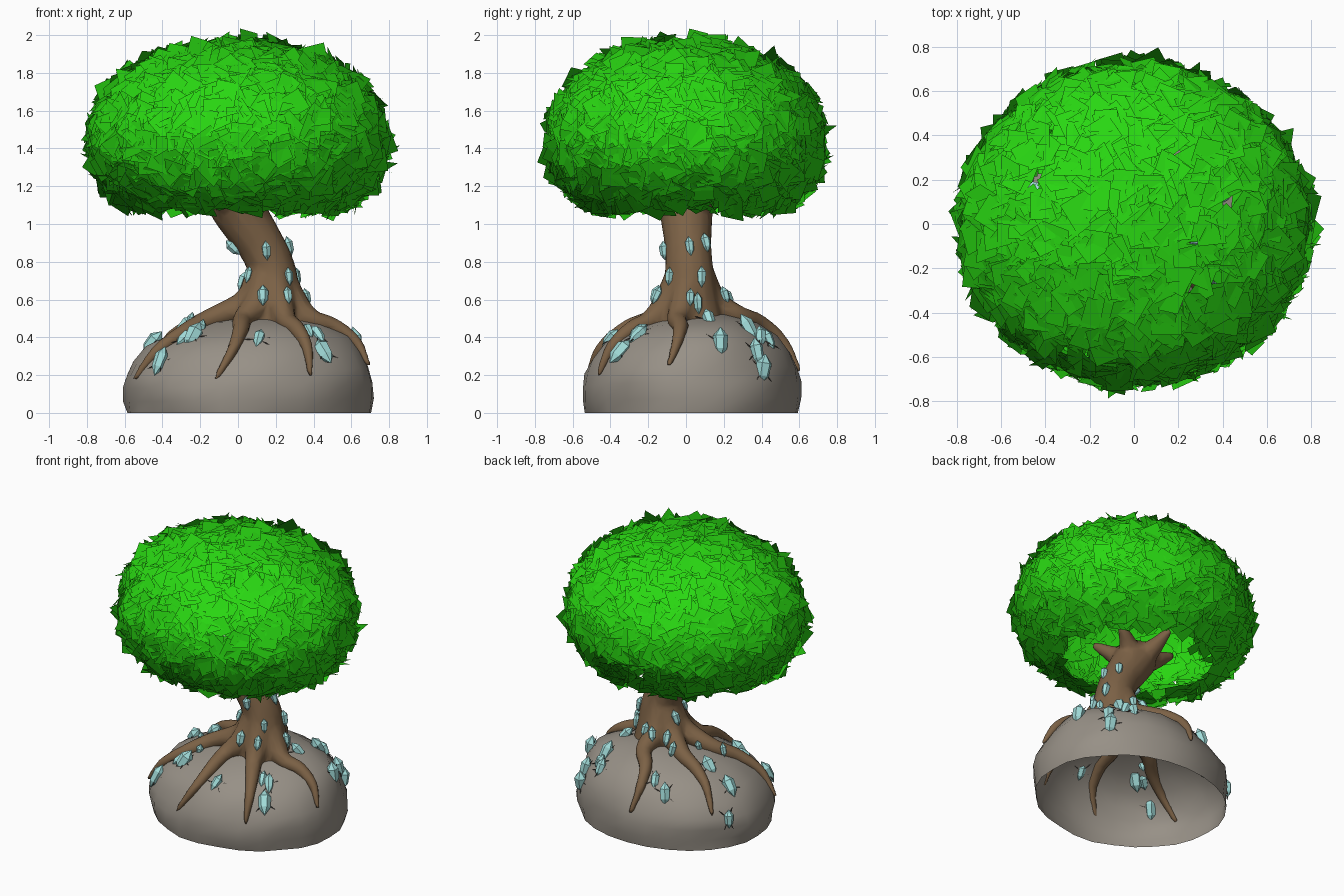
import bpy, bmesh, math, random
from mathutils import Vector as V, noise
from mathutils.bvhtree import BVHTree

if "Cube" in bpy.data.objects:
    bpy.data.objects.remove(bpy.data.objects["Cube"])

rnd = random.Random(4)


def make(name, bm, color, smooth=False, fix=True):
    if fix:
        bmesh.ops.recalc_face_normals(bm, faces=bm.faces)
    me = bpy.data.meshes.new(name)
    bm.to_mesh(me)
    bm.free()
    ob = bpy.data.objects.new(name, me)
    bpy.context.collection.objects.link(ob)
    mat = bpy.data.materials.new(name + "_material")
    mat.diffuse_color = (*color, 1)
    mat.use_nodes = True
    mat.node_tree.nodes["Principled BSDF"].inputs["Base Color"].default_value = mat.diffuse_color
    me.materials.append(mat)
    me.polygons.foreach_set("use_smooth", [smooth] * len(me.polygons))
    return ob


def bridge(bm, a, b):
    n = len(a)
    for i in range(n):
        bm.faces.new((a[i], a[(i + 1) % n], b[(i + 1) % n], b[i]))


def fan(bm, ring, tip):
    for i in range(len(ring)):
        bm.faces.new((ring[i], ring[(i + 1) % len(ring)], tip))


def tube(bm, pts, radii, n=14, steps=5):
    """Closed tapered tube through the points (Catmull-Rom)."""
    path = []
    for i in range(len(pts) - 1):
        p0, p1, p2, p3 = (pts[max(i - 1, 0)], pts[i], pts[i + 1], pts[min(i + 2, len(pts) - 1)])
        for s in range(steps + (i == len(pts) - 2)):
            t = s / steps
            p = 0.5 * (2 * p1 + (p2 - p0) * t + (2 * p0 - 5 * p1 + 4 * p2 - p3) * t * t
                       + (3 * p1 - p0 - 3 * p2 + p3) * t ** 3)
            path.append((p, radii[i] + (radii[i + 1] - radii[i]) * t))
    prev = None
    for i, (p, r) in enumerate(path):
        d = (path[min(i + 1, len(path) - 1)][0] - path[max(i - 1, 0)][0]).normalized()
        a = d.cross(V((0.31, 0.94, 0.12))).normalized()
        b = d.cross(a)
        ring = [bm.verts.new(p + (a * math.cos(k * math.tau / n) + b * math.sin(k * math.tau / n)) * r)
                for k in range(n)]
        if prev:
            bridge(bm, prev, ring)
        else:
            bm.faces.new(ring)
        prev = ring
    bm.faces.new(prev)


# rock: lumpy dome, open underneath
bm = bmesh.new()
prev = None
for f, z in [(.985, 0), (1.005, .07), (1.005, .15), (.985, .22), (.92, .3), (.81, .38), (.62, .45), (.35, .5)]:
    ring = []
    for k in range(28):
        a = k * math.tau / 28
        x, y = f * math.cos(a), f * math.sin(a)
        lump = 1 + .04 * noise.noise(V((x * 2.5, y * 2.5, z * 7)))
        ring.append(bm.verts.new((.055 + .66 * x * lump, .03 + .57 * y * lump,
                                  z * (1 + .1 * x + .07 * y) * (1 + .5 * (lump - 1)))))
    if prev:
        bridge(bm, prev, ring)
    prev = ring
fan(bm, prev, bm.verts.new((.06, .03, .52)))
rock = make("rock", bm, (.31, .28, .24), True)
bpy.context.view_layer.update()
dg = bpy.context.evaluated_depsgraph_get()
rock_tree = BVHTree.FromObject(rock, dg)

# trunk with roots and branch stubs, fused by remeshing
bm = bmesh.new()
tube(bm, [V(p) for p in [(.18, .02, .42), (.18, .02, .6), (.185, .02, .7), (.165, .015, .8), (.115, .01, .9),
                         (.05, .005, 1.0), (-.01, 0, 1.1), (-.04, 0, 1.18)]],
     [.2, .155, .135, .125, .125, .135, .145, .1])
hub = V((.17, .02, .53))
for tip in [(-.55, -.21, .17), (-.11, -.45, .16), (.37, -.45, .19), (.67, -.1, .24), (.04, .57, .2), (-.42, .34, .2)]:
    tip = V(tip)
    out = (tip - hub) * V((1, 1, 0))
    side = V((-out.y, out.x, 0)) * rnd.uniform(-.12, .12)
    pts = [hub + out.normalized() * .06 + V((0, 0, .19)), hub + out.normalized() * .13 + V((0, 0, .05))]
    for t in (.45, .65, .83, 1):
        guess = hub.lerp(tip, t) + V((0, 0, .5 * t * (1 - t))) + side * math.sin(t * 6)
        loc, nor, _, _ = rock_tree.find_nearest(guess)
        pts.append(loc + (loc - V((.06, .03, 0))).normalized() * .012)
    tube(bm, pts, [.08, .08, .056, .045, .032, .014], 10)
for k in range(5):
    a = k * math.tau / 5 + .5
    d = V((math.cos(a), math.sin(a), 0))
    tube(bm, [V((-.01, 0, 1.06)), V((-.02, 0, 1.13)) + d * .13, V((-.02, 0, 1.22)) + d * .28], [.09, .065, .02], 8)
tree = make("trunk_and_roots", bm, (.2, .12, .06), True)
m = tree.modifiers.new("fuse", 'REMESH')
m.mode, m.voxel_size, m.use_smooth_shade = 'VOXEL', .014, True
m = tree.modifiers.new("soften", 'SMOOTH')
m.factor, m.iterations = .5, 6
m = tree.modifiers.new("simplify", 'DECIMATE')
m.ratio = .15
bpy.context.view_layer.update()
dg = bpy.context.evaluated_depsgraph_get()
wood_tree = BVHTree.FromObject(tree, dg)


def spike(bm, p, axis, length, r, profile, n=6):
    """Pointed prism centred on p."""
    a = axis.orthogonal().normalized()
    b = axis.cross(a)
    ph = rnd.random() * 6
    prev = None
    for h, f in profile:
        ring = [bm.verts.new(p + axis * h * length + (a * math.cos(ph + k * math.tau / n)
                + b * math.sin(ph + k * math.tau / n)) * r * f) for k in range(n)]
        if prev:
            bridge(bm, prev, ring)
        else:
            fan(bm, ring, bm.verts.new(p - axis * length * .5))
        prev = ring
    fan(bm, prev, bm.verts.new(p + axis * length * .5))


# crystals: dropped onto rock and wood along three viewing directions
def view(x, y, s):
    h = V((x, y, 0)).normalized()
    c = math.sqrt(1 - s * s)
    cam, up = h * c + V((0, 0, s)), V((0, 0, c)) - h * s
    return cam, up, up.cross(cam)


FRONT, RIGHT, BACK_LEFT = view(0, -1, 0), view(1, 0, 0), view(-1, 1, .46)
spots = [(FRONT, x, z) for x, z in [(-.2, .45), (-.235, .4), (-.28, .39), (-.41, .27), (-.47, .37), (-.18, .55),
                                    (.15, .86), (.06, .73), (.265, .72), (.13, .62), (0, .68), (-.02, .88),
                                    (.11, .39), (.37, .43), (.42, .41), (.45, .32)]]
spots += [(RIGHT, y, z) for y, z in [(.18, .37), (.33, .44), (.39, .4), (.37, .32), (.08, .72), (.02, .61),
                                     (.06, .58), (.1, .9), (.02, .88), (-.075, .72), (-.15, .62), (.2, .62)]]
spots += [(BACK_LEFT, (x - 697) / 158, (807 - y) / 158) for x, y in
          [(685, 712), (660, 727), (675, 732), (679, 744), (705, 707), (655, 775), (663, 790),
           (730, 787), (725, 820), (732, 748), (708, 742), (713, 765), (592, 768), (608, 757), (640, 724)]]
gems, cracks, used = bmesh.new(), bmesh.new(), []
for (cam, up, right), u, v in spots:
    o = right * u + up * v + cam * 5
    hits = [(h[3], h[0], h[1], i) for i, h in enumerate(t.ray_cast(o, -cam) for t in (rock_tree, wood_tree)) if h[0]]
    if not hits:
        continue
    _, p, nor, on_wood = min(hits, key=lambda h: h[0])
    if any((p - q).length < .035 for q in used):
        continue
    used.append(p)
    if nor.dot(cam) < 0:
        nor = -nor
    tan = (V((0, 0, 1)) - nor * nor.z + V([rnd.uniform(-.15, .15) for _ in range(3)])).normalized()
    axis = (tan + nor * (.12 if on_wood else rnd.uniform(.1, .6))).normalized()
    size = rnd.uniform(.095, .125) if on_wood else rnd.uniform(.12, .19)
    spike(gems, p + nor * .008, axis, size, size * rnd.uniform(.2, .26), [(-.22, .85), (.2, 1)])
    if not on_wood:
        for k in range(4):
            a = k * math.tau / 4 + rnd.uniform(.2, 1.2)
            d = (tan * math.cos(a) + nor.cross(tan) * math.sin(a)).normalized()
            spike(cracks, p + d * .055, d, .06, .004, [(0, 1)], 4)
make("crystals", gems, (.36, .72, .7))
make("rock_cracks", cracks, (.08, .07, .06))

# canopy: overlapping square leaf cards; rounder above, plumper below, open underneath
bm = bmesh.new()
normals = []
while len(bm.faces) < 2500:
    d = V([rnd.gauss(0, 1) for _ in range(3)]).normalized()
    e, sz = (2.15, .525) if d.z > 0 else (2.4, .46)
    k = ((d.x ** 2 + d.y ** 2) ** (e / 2) + abs(d.z) ** e) ** (-1 / e) * rnd.uniform(.93, 1)
    p = V((d.x * k * .785, d.y * k * .725, d.z * k * sz + 1.44))
    if p.z < 1.085:
        continue
    out = V((d.x / .785, d.y / .725, d.z / sz)).normalized()
    n = (out + V([rnd.gauss(0, .36) for _ in range(3)])).normalized()
    a = n.orthogonal().normalized()
    b = n.cross(a)
    t, s = rnd.random() * 6.28, rnd.uniform(.07, .1)
    bm.faces.new([bm.verts.new(p + (a * math.cos(t + i * math.pi / 2) + b * math.sin(t + i * math.pi / 2)) * s)
                  for i in range(4)])
    normals += [(out * .85 + n * .15).normalized()] * 4
leaves = make("leaf_canopy", bm, (.022, .68, .006), True, fix=False)
leaves.data.normals_split_custom_set(normals)
